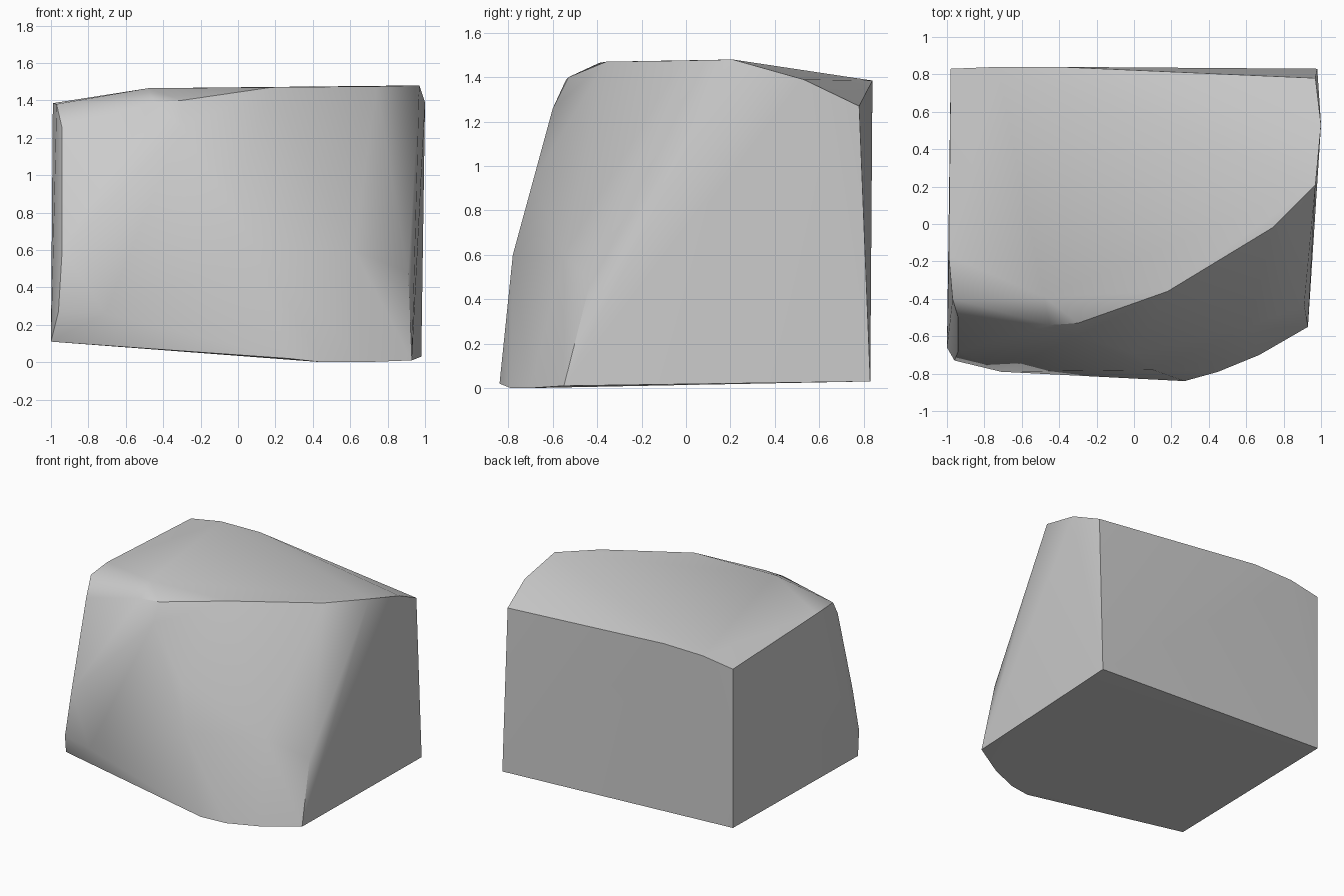
import bpy
import bmesh
import math

default_cube = bpy.data.objects.get("Cube")
if default_cube:
    bpy.data.objects.remove(default_cube, do_unlink=True)

# One plain stone material
stone = bpy.data.materials.new("stone_grey")
stone.use_nodes = True
grey = (0.6, 0.6, 0.6, 1)
stone.diffuse_color = grey
stone.node_tree.nodes["Principled BSDF"].inputs["Base Color"].default_value = grey

# Underside outline, tilted up toward one side with a chamfer at the front
base_corners = [
    (-1, -0.66, 0.11), (0.27, -0.84, 0.02), (0.45, -0.79, 0),
    (0.67, -0.7, 0), (0.93, -0.55, 0.01), (0.98, 0.83, 0.03),
    (-0.98, 0.83, 0.12),
]

# Bulging front, from the chamfer up to the shoulder
front_low = [(-0.96, -0.73, 0.27), (-0.71, -0.79, 0.26)]
front_middle = [
    (-0.94, -0.68, 0.6), (0.1, -0.78, 0.6), (0.62, -0.55, 0.6),
    (0.91, -0.43, 0.48), (0, -0.69, 0.93),
]
front_shoulder = [
    (-0.94, -0.5, 1.25), (-0.3, -0.6, 1.26),
    (-0.45, -0.54, 1.39), (-0.3, -0.53, 1.4),
]

# Top outline, highest along the front brow and falling to the back
top_brow = [
    (-0.97, -0.4, 1.38), (-0.48, -0.39, 1.465), (0.18, -0.36, 1.47),
    (0.74, -0.02, 1.475), (0.97, 0.21, 1.48),
]
top_back = [
    (1, 0.53, 1.39), (0.97, 0.78, 1.27), (-0.4, 0.84, 1.385),
    (-0.73, 0.84, 1.38), (-0.98, 0.83, 1.34), (-0.99, -0.17, 1.385),
]


def build_boulder(name, outlines, material):
    """Wrap one closed skin around the given outlines."""
    bm = bmesh.new()
    for outline in outlines:
        for corner in outline:
            bm.verts.new(corner)
    hull = bmesh.ops.convex_hull(bm, input=bm.verts[:])
    inside = {g for g in hull["geom_interior"] if isinstance(g, bmesh.types.BMVert)}
    bmesh.ops.delete(bm, geom=list(inside), context="VERTS")
    # Merge the nearly flat triangles of the large sides
    bmesh.ops.dissolve_limit(
        bm, angle_limit=math.radians(2), verts=bm.verts[:], edges=bm.edges[:])
    bmesh.ops.recalc_face_normals(bm, faces=bm.faces[:])
    mesh = bpy.data.meshes.new(name)
    bm.to_mesh(mesh)
    bm.free()
    mesh.materials.append(material)
    boulder = bpy.data.objects.new(name, mesh)
    bpy.context.collection.objects.link(boulder)
    return boulder


boulder = build_boulder(
    "boulder",
    [base_corners, front_low, front_middle, front_shoulder, top_brow, top_back],
    stone)

# Soft front, crisp side edges
bpy.ops.object.select_all(action="DESELECT")
boulder.select_set(True)
bpy.context.view_layer.objects.active = boulder
bpy.ops.object.shade_smooth_by_angle(angle=math.radians(35))
